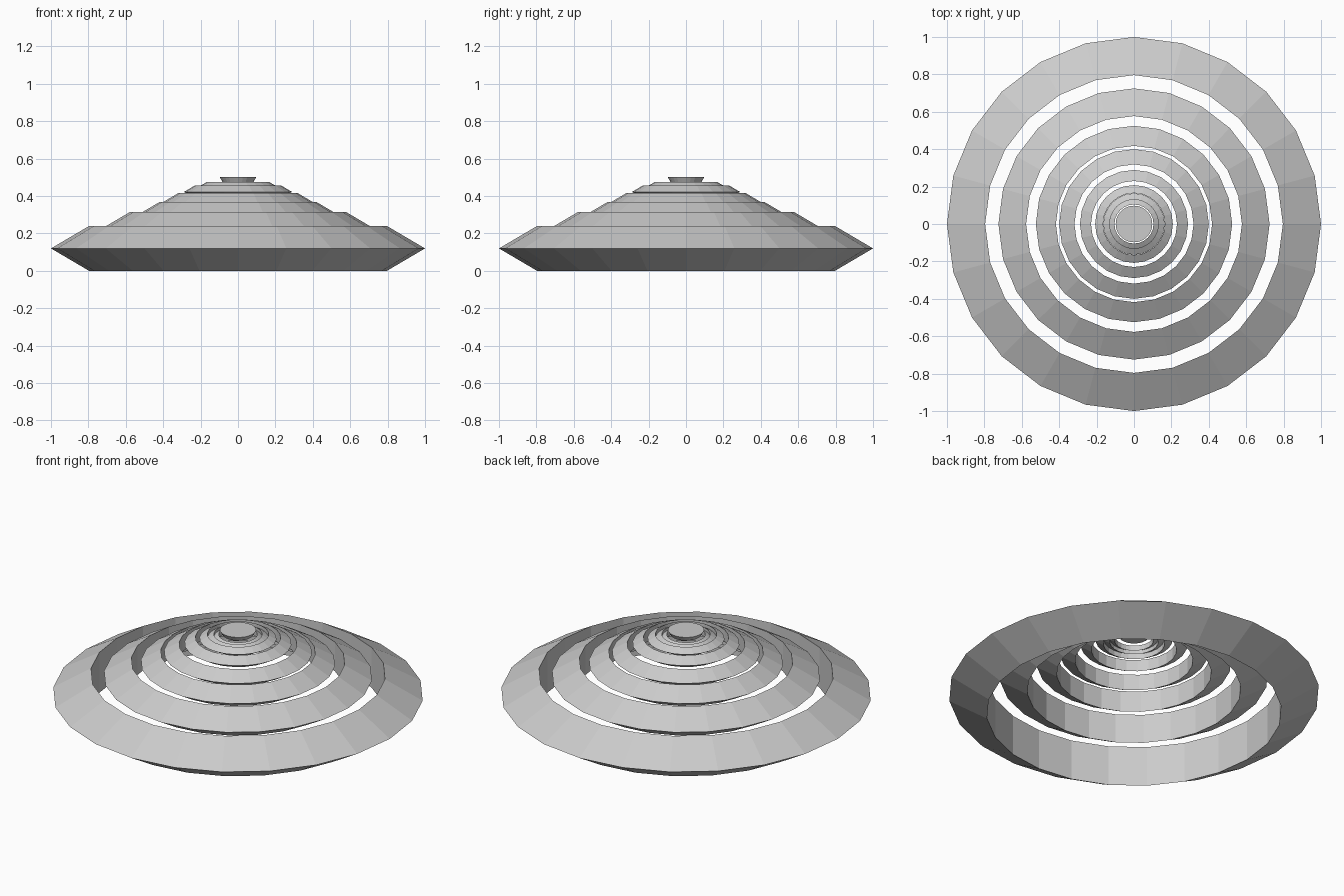
import bpy, bmesh
from math import cos, sin, tau

if "Cube" in bpy.data.objects:
    bpy.data.objects.remove(bpy.data.objects["Cube"])

SIDES = 24


def lathe(name, profile, closed):
    """Spin an (r, z) profile; open profiles get flat caps at both ends."""
    bm = bmesh.new()
    loops = [[bm.verts.new((r * cos(tau * i / SIDES), r * sin(tau * i / SIDES), z))
              for i in range(SIDES)] for r, z in profile]
    count = len(loops)
    for k in range(count if closed else count - 1):
        a, b = loops[k], loops[(k + 1) % count]
        for i in range(SIDES):
            j = (i + 1) % SIDES
            bm.faces.new((a[i], a[j], b[j], b[i]))
    if not closed:
        bm.faces.new(loops[0])
        bm.faces.new(loops[-1])
    bmesh.ops.recalc_face_normals(bm, faces=bm.faces)
    mesh = bpy.data.meshes.new(name)
    bm.to_mesh(mesh)
    bm.free()
    obj = bpy.data.objects.new(name, mesh)
    bpy.context.collection.objects.link(obj)
    return obj


# Nested rings with a triangular section: outer radius and height of the rim
rings = [(1.0, 0.12), (0.725, 0.228), (0.525, 0.306), (0.40, 0.368),
         (0.289, 0.422), (0.208, 0.451), (0.164, 0.456), (0.131, 0.459)]
for n, (r, z) in enumerate(rings, 1):
    inner, half = 0.796 * r, 0.12 * r
    lathe(f"ring_{n}", [(inner, z - half), (r, z), (inner, z + half)], True)

# Flared cap disc at the centre
lathe("centre_cap", [(0.083, 0.476), (0.098, 0.502)], False)
